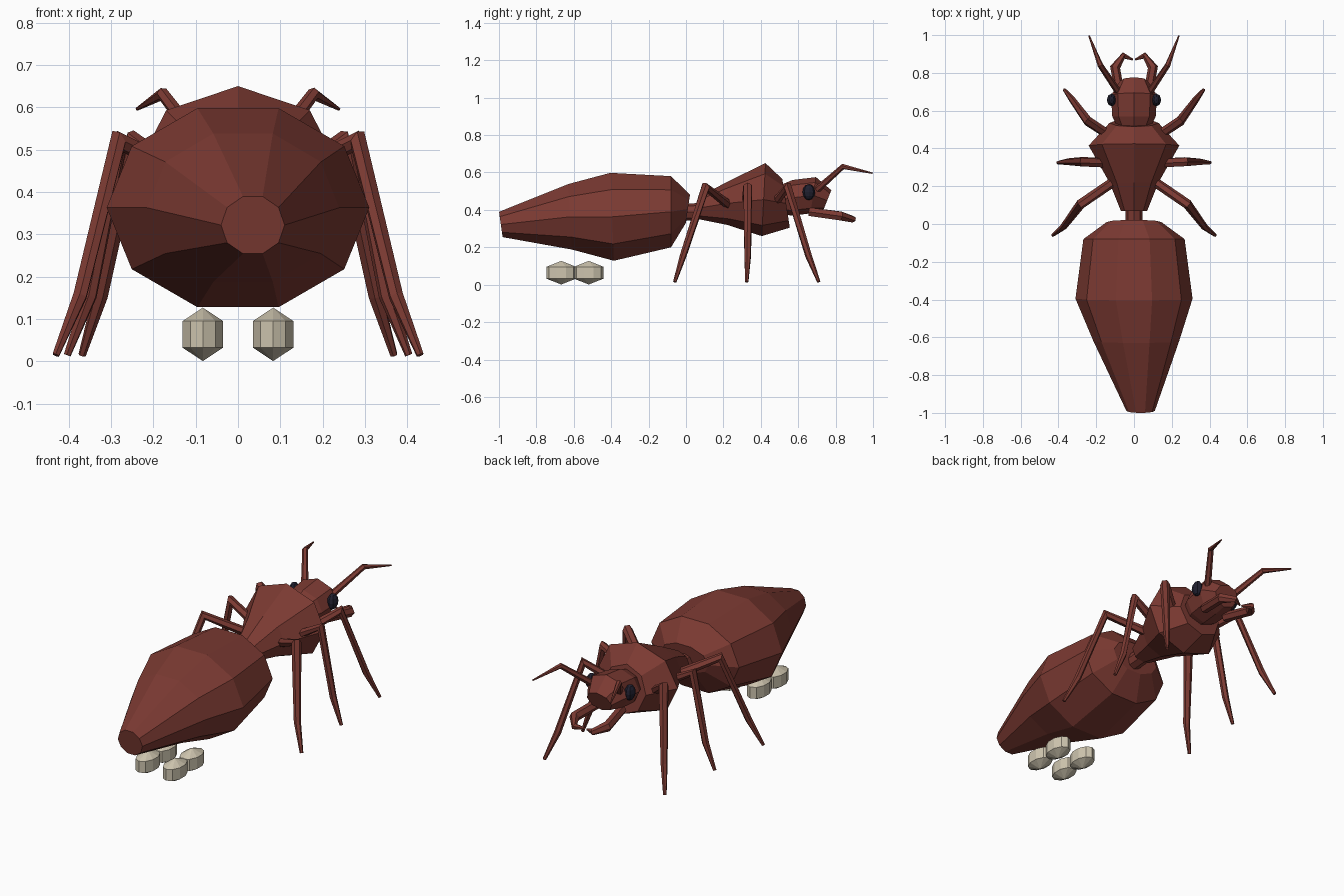
import bpy, bmesh, math
from mathutils import Vector, Matrix

cube = bpy.data.objects.get("Cube")
if cube:
    bpy.data.objects.remove(cube, do_unlink=True)


def material(name, rgb):
    m = bpy.data.materials.new(name)
    m.use_nodes = True
    colour = (*rgb, 1)
    m.diffuse_color = colour
    node = next(n for n in m.node_tree.nodes if n.type == 'BSDF_PRINCIPLED')
    node.inputs["Base Color"].default_value = colour
    node.inputs["Roughness"].default_value = 0.8
    return m


SHELL = material("red brown", (0.2, 0.042, 0.032))
EYE = material("dark navy", (0.014, 0.014, 0.028))
EGG = material("pale cream", (0.62, 0.56, 0.43))


def finish(name, bm, mat):
    bmesh.ops.recalc_face_normals(bm, faces=bm.faces)
    mesh = bpy.data.meshes.new(name)
    bm.to_mesh(mesh)
    bm.free()
    mesh.materials.append(mat)
    obj = bpy.data.objects.new(name, mesh)
    bpy.context.collection.objects.link(obj)
    return obj


def skin(name, rings, mat):
    """Bridge equal rings of points and cap both ends."""
    bm = bmesh.new()
    loops = [[bm.verts.new(p) for p in ring] for ring in rings]
    n = len(loops[0])
    for a, b in zip(loops, loops[1:]):
        for i in range(n):
            j = (i + 1) % n
            bm.faces.new((a[i], a[j], b[j], b[i]))
    bm.faces.new(loops[0])
    bm.faces.new(loops[-1])
    return finish(name, bm, mat)


def body(name, sections, sides):
    """Sections along y: centre x, y, z, radius x, radius z, lean in y."""
    rings = []
    for cx, y, cz, rx, rz, lean in sections:
        angles = [math.tau * i / sides for i in range(sides)]
        rings.append([(cx + rx * math.cos(a), y + lean * math.sin(a),
                       cz + rz * math.sin(a)) for a in angles])
    return skin(name, rings, SHELL)


def limb(name, path, radii, side, sides=6):
    """Tapered tube through a path; side mirrors it across x."""
    pts = [Vector((x * side, y, z)) for x, y, z in path]
    rings = []
    for i, (p, r) in enumerate(zip(pts, radii)):
        before = (p - pts[i - 1]).normalized() if i else Vector()
        after = (pts[i + 1] - p).normalized() if i + 1 < len(pts) else Vector()
        axis = (before + after).normalized()
        u = axis.cross(Vector((0.1, 1, 0.15))).normalized()
        if abs(axis.y) > 0.8:
            u = axis.cross(Vector((0, 0, 1))).normalized()
        v = axis.cross(u)
        # keep rings aligned with the previous one
        if rings:
            u = (last_u - axis * last_u.dot(axis)).normalized()
            v = axis.cross(u)
        last_u = u
        rings.append([p + r * (u * math.cos(math.tau * k / sides)
                               + v * math.sin(math.tau * k / sides))
                      for k in range(sides)])
    return skin(name, rings, SHELL)


def ball(name, centre, scale, segments, rings, mat, turn=0):
    bm = bmesh.new()
    bmesh.ops.create_uvsphere(bm, u_segments=segments, v_segments=rings, radius=1)
    bmesh.ops.transform(bm, matrix=Matrix.Translation(centre) @ Matrix.Diagonal((*scale, 1))
                        @ Matrix.Rotation(turn, 4, 'Y'), verts=bm.verts)
    return finish(name, bm, mat)


# Body
body("abdomen", [
    (0.035, -0.99, 0.322, 0.075, 0.071, -0.01),
    (0.012, -0.62, 0.363, 0.227, 0.184, -0.01),
    (0, -0.395, 0.363, 0.31, 0.247, -0.01),
    (0, -0.08, 0.39, 0.268, 0.2, 0),
    (0, 0.01, 0.405, 0.145, 0.08, 0.012)], 10)
body("waist", [
    (0, -0.02, 0.385, 0.045, 0.045, 0),
    (0, 0.1, 0.395, 0.045, 0.045, 0)], 8)
body("thorax", [
    (0, 0.07, 0.41, 0.07, 0.06, 0),
    (0, 0.22, 0.435, 0.13, 0.115, 0),
    (0, 0.415, 0.455, 0.24, 0.195, 0.01),
    (0, 0.535, 0.435, 0.13, 0.13, -0.02)], 8)
body("head", [
    (0, 0.51, 0.455, 0.085, 0.08, 0),
    (0, 0.57, 0.465, 0.115, 0.095, 0),
    (0, 0.68, 0.478, 0.122, 0.097, 0.015),
    (0, 0.755, 0.45, 0.075, 0.055, 0.022)], 8)

# Legs: hip, knee, ankle, foot
legs = {
    "front": [(0.1, 0.45, 0.41), (0.245, 0.545, 0.522), (0.325, 0.655, 0.155), (0.368, 0.71, 0.015)],
    "middle": [(0.08, 0.32, 0.41), (0.275, 0.33, 0.522), (0.35, 0.33, 0.155), (0.403, 0.325, 0.015)],
    "rear": [(0.07, 0.25, 0.41), (0.283, 0.105, 0.522), (0.373, -0.015, 0.155), (0.43, -0.06, 0.015)],
}

for label, side in (("left", 1), ("right", -1)):
    for pair, path in legs.items():
        limb(f"{label}_{pair}_leg", path, (0.026, 0.026, 0.018, 0.009), side)

    # Head parts
    limb(f"{label}_antenna",
         [(0.07, 0.68, 0.49), (0.178, 0.84, 0.632), (0.238, 0.997, 0.596)],
         (0.019, 0.015, 0.004), side)
    limb(f"{label}_mandible",
         [(0.07, 0.66, 0.39), (0.1, 0.83, 0.367), (0.055, 0.892, 0.35), (0.006, 0.87, 0.342)],
         (0.026, 0.027, 0.018, 0.005), side)
    ball(f"{label}_eye", (0.118 * side, 0.657, 0.495), (0.026, 0.034, 0.043), 8, 6, EYE)

    # Eggs
    for place, y in (("rear", -0.667), ("front", -0.52)):
        ball(f"{label}_{place}_egg", (0.083 * side, y, 0.064), (0.058, 0.092, 0.063), 10, 3, EGG)
